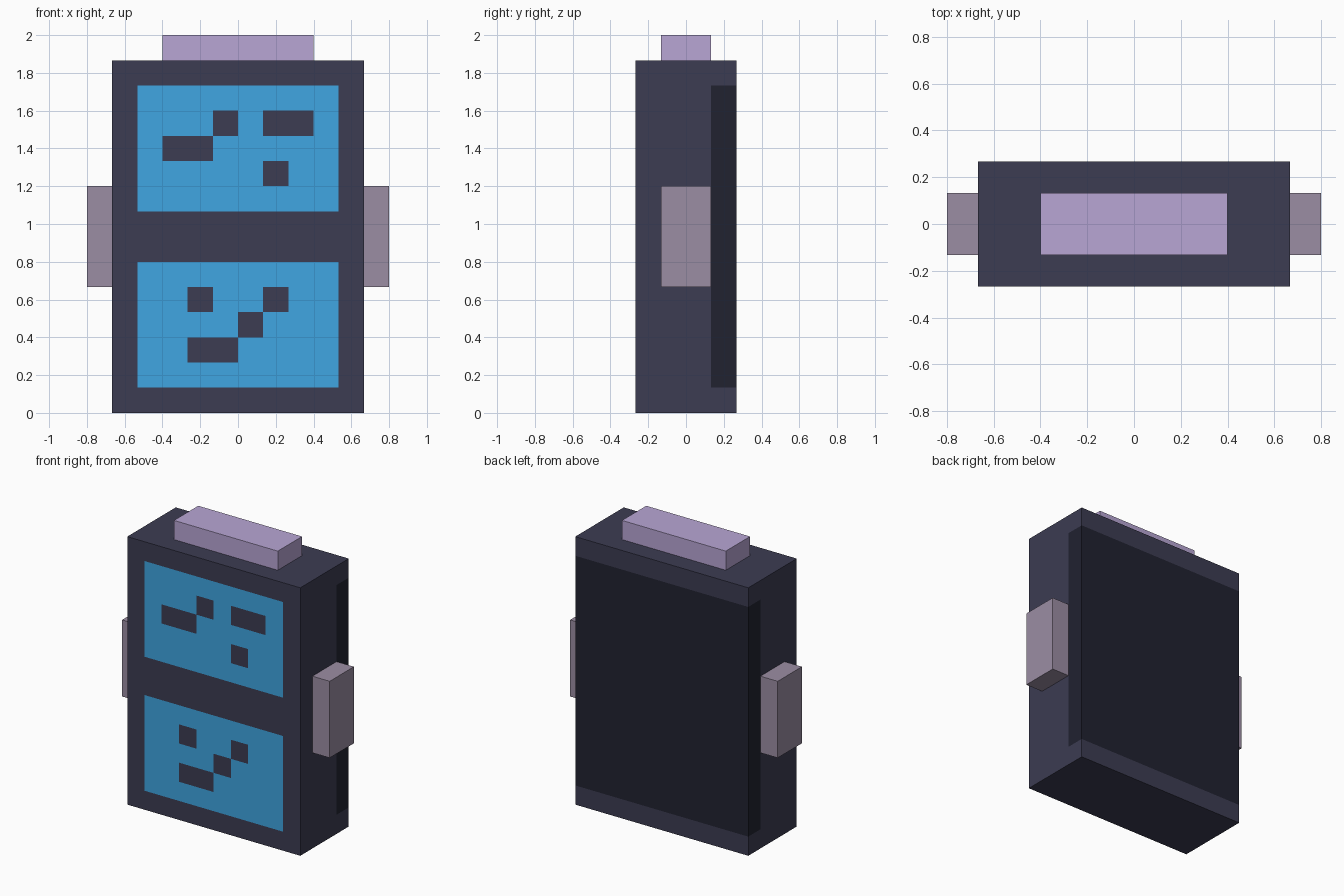
import bpy, bmesh
from mathutils import Matrix, Vector

if "Cube" in bpy.data.objects:
    bpy.data.objects.remove(bpy.data.objects["Cube"])

U = 2 / 15  # one cell of the blocky design grid


def material(name, rgb):
    m = bpy.data.materials.new(name)
    m.diffuse_color = (*rgb, 1)
    m.use_nodes = True
    m.node_tree.nodes["Principled BSDF"].inputs["Base Color"].default_value = m.diffuse_color
    return m


CASE = material("case_navy", (0.045, 0.045, 0.085))
BACK = material("back_dark", (0.015, 0.016, 0.03))
BLUE = material("screen_blue", (0.05, 0.38, 0.76))
LILAC = material("button_lilac", (0.48, 0.38, 0.66))
MAUVE = material("button_mauve", (0.33, 0.27, 0.37))


def finish(bm, name, mat):
    bmesh.ops.recalc_face_normals(bm, faces=bm.faces)
    me = bpy.data.meshes.new(name)
    bm.to_mesh(me)
    bm.free()
    me.materials.append(mat)
    ob = bpy.data.objects.new(name, me)
    bpy.context.collection.objects.link(ob)
    return ob


def box(name, lo, hi, mat):
    lo, hi = Vector(lo) * U, Vector(hi) * U
    bm = bmesh.new()
    bmesh.ops.create_cube(bm, size=1, matrix=Matrix.Translation((lo + hi) / 2)
                          @ Matrix.Diagonal((*(hi - lo), 1)))
    return finish(bm, name, mat)


def extruded_profile(name, yz, half_width, mat):
    bm = bmesh.new()
    f = bm.faces.new([bm.verts.new((-half_width * U, y * U, z * U)) for y, z in yz])
    ext = bmesh.ops.extrude_face_region(bm, geom=[f], use_keep_orig=True)
    verts = [g for g in ext["geom"] if isinstance(g, bmesh.types.BMVert)]
    bmesh.ops.translate(bm, verts=verts, vec=(2 * half_width * U, 0, 0))
    return finish(bm, name, mat)


def pixel_screen(name, top, rows):
    """Thin blue plate whose '#' cells are left open to the case behind."""
    bm = bmesh.new()
    for r, row in enumerate(rows):
        for c, cell in enumerate(row):
            if cell == "#":
                continue
            x, z = c - 4, top - r
            corners = ((x, z - 1), (x + 1, z - 1), (x + 1, z), (x, z))
            bm.faces.new([bm.verts.new((a * U, -2 * U - 0.002, b * U)) for a, b in corners])
    bmesh.ops.remove_doubles(bm, verts=bm.verts, dist=0.001)
    return finish(bm, name, BLUE)


# Case: C-shaped side profile with a slot in the back for the cover
extruded_profile("case", [(-2, 0), (2, 0), (2, 1), (1, 1), (1, 13), (2, 13),
                          (2, 14), (-2, 14)], 5, CASE)

# Back cover flush in the slot
box("back_cover", (-5, 1, 1), (5, 2, 13), BACK)

# Two screens with pixel marks
pixel_screen("upper_screen", 13, ["........",
                                  "...#.##.",
                                  ".##.....",
                                  ".....#..",
                                  "........"])
pixel_screen("lower_screen", 6, ["........",
                                 "..#..#..",
                                 "....#...",
                                 "..##....",
                                 "........"])

# Buttons on the top and both sides
box("top_button", (-3, -1, 14), (3, 1, 15), LILAC)
for side, x in (("left", -6), ("right", 5)):
    box(side + "_button", (x, -1, 5), (x + 1, 1, 9), MAUVE)
